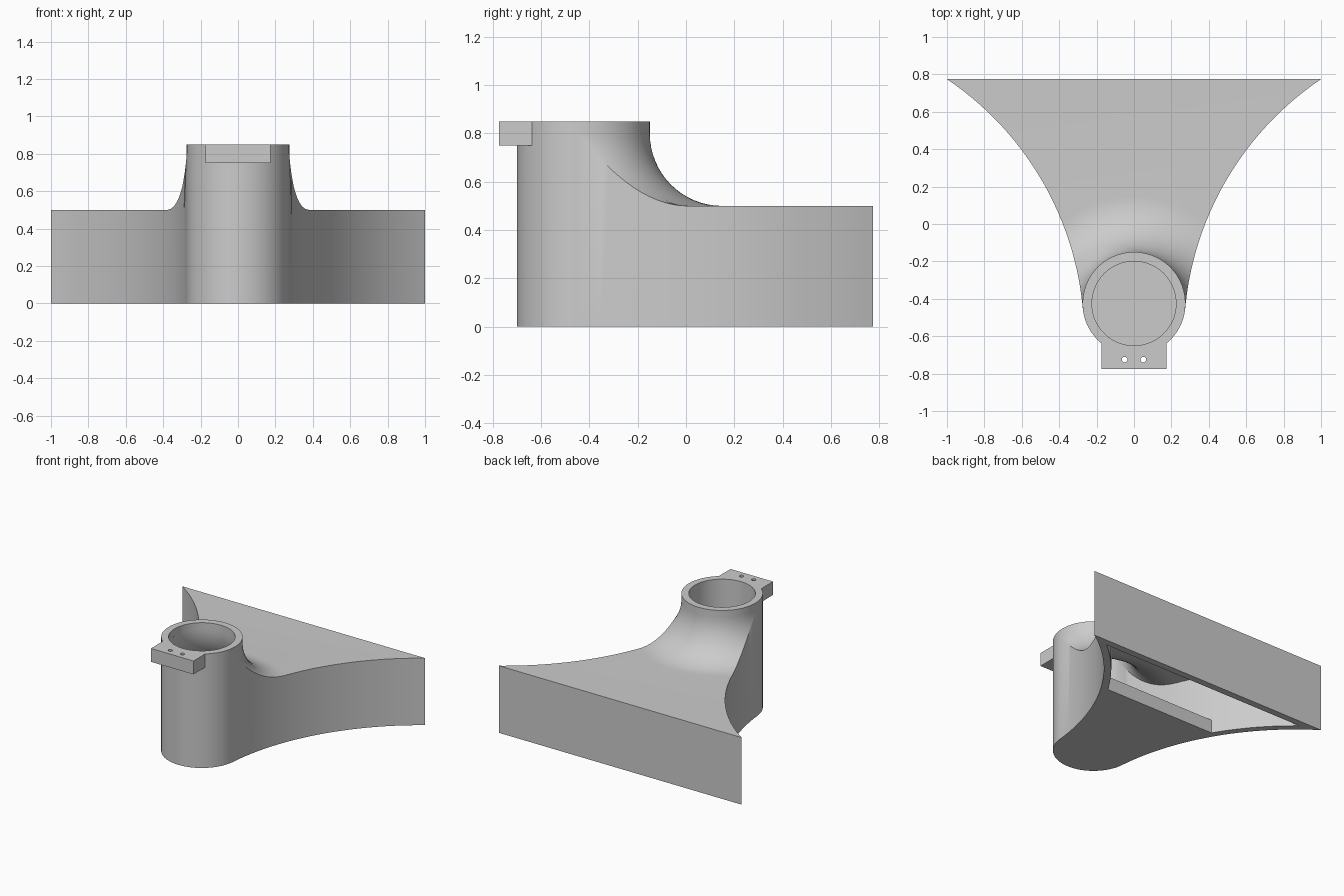
import bpy, bmesh, math
from mathutils import Vector

cube = bpy.data.objects.get("Cube")
if cube:
    bpy.data.objects.remove(cube, do_unlink=True)

# One grey material
grey = bpy.data.materials.new("plain_grey")
grey.use_nodes = True
grey.diffuse_color = (0.6, 0.6, 0.6, 1)
grey.node_tree.nodes["Principled BSDF"].inputs["Base Color"].default_value = (0.6, 0.6, 0.6, 1)

# Main dimensions
AXIS = Vector((0, -0.425))        # collar centre
FLARE = Vector((1.929, -0.604))   # centre of the side arc
RADIUS, BACK, DECK, TOP = 0.275, 0.775, 0.5, 0.85
NECK, REACH = 0.8, 0.575          # fillet start height, fillet end radius
WALL, FLOOR, FLOOR_END = 0.05, 0.1, 0.27
LENGTH = (FLARE - AXIS).length
TILT = math.atan2(AXIS.y - FLARE.y, FLARE.x)


def spread(a, b, n):
    return [a + (b - a) * i / n for i in range(n + 1)]


def flip(points):
    """Mirror a list of points over x = 0, in reverse order."""
    return [Vector((-p.x, *p[1:])) for p in reversed(points)]


def polar(angle, r):
    return AXIS + Vector((math.cos(angle), math.sin(angle))) * r


def face(bm, points):
    clean = [p for i, p in enumerate(points) if (p - points[i - 1]).length > 1e-5]
    if len(clean) > 2:
        bm.faces.new([bm.verts.new(p) for p in clean])


def strip(bm, a, b):
    for i in range(len(a) - 1):
        face(bm, [a[i], a[i + 1], b[i + 1], b[i]])


def at(points, z):
    return [Vector((p.x, p.y, z)) for p in points]


def skin(bm, inset, base):
    """Walls, fillet, neck and deck, moved inward by inset. Returns outline parts."""
    r, arc, bend = RADIUS - inset, LENGTH - RADIUS + inset, NECK - DECK + inset
    a_reach = TILT + math.acos((LENGTH**2 + arc**2 - REACH**2) / (2 * LENGTH * arc))
    a_floor = math.asin((FLOOR_END - FLARE.y) / arc)
    a_back = math.asin((BACK - inset - FLARE.y) / arc)

    def side(a, b, n):
        return [FLARE + Vector((-math.cos(t), math.sin(t))) * arc for t in spread(a, b, n)]

    near = side(TILT, a_reach, 14)
    mid = side(a_reach, a_floor, 8)
    far = side(a_floor, a_back, 18)
    front = [polar(t, r) for t in spread(-math.pi / 2, -TILT, 28)]

    # Fillet columns: along the side wall, then round the back of the collar
    def column(angle, end):
        sweep = math.acos(max(-1, min(1, (REACH - end) / bend)))
        return [Vector((*polar(angle, REACH - bend * math.cos(t)), NECK - bend * math.sin(t)))
                for t in spread(0, sweep, 16)]

    columns = []
    for p in near:
        d = p - AXIS
        columns.append(column(math.atan2(d.y, d.x), max(r, min(d.length, REACH))))
    d = near[-1] - AXIS
    start = math.atan2(d.y, d.x)
    behind = [column(t, REACH) for t in spread(start, math.pi - start, 32)]
    columns += behind[1:-1] + [[Vector((-p.x, p.y, p.z)) for p in c] for c in reversed(columns)]
    for a, b in zip(columns, columns[1:]):
        strip(bm, a, b)

    # Straight neck above the fillet
    ring = flip(front)[:-1] + front
    ring = ring[len(ring) // 2:] + [c[0].to_2d() for c in columns[1:-1]] + ring[:len(ring) // 2 + 1]
    strip(bm, at(ring, NECK), at(ring, TOP))

    # Flat deck behind the fillet
    edge = (mid + far[1:])
    rim = [c[-1] for c in behind]
    face(bm, at(edge, DECK - inset) + at(flip(edge), DECK - inset) + list(reversed(rim[1:-1])))

    # Upright walls
    tops = [c[-1] for c in columns[:len(near)]]
    for mirror in (lambda q: q, flip):
        strip(bm, mirror(at(front, base)), mirror(at(front, NECK)))
        strip(bm, mirror(at(near, base)), mirror(tops))
        strip(bm, mirror(at(mid, base)), mirror(at(mid, DECK - inset)))
        strip(bm, mirror(at(far, 0)), mirror(at(far, DECK - inset)))
    back = [far[-1], flip(far)[0]]
    strip(bm, at(back, 0), at(back, DECK - inset))
    return front + near[1:] + mid[1:], far, ring


def make_object(name, mesh):
    obj = bpy.data.objects.new(name, mesh)
    bpy.context.collection.objects.link(obj)
    mesh.materials.clear()
    mesh.materials.append(grey)
    return obj


# Hollow flared body with collar
bm = bmesh.new()
outer, outer_far, outer_ring = skin(bm, 0, 0)
inner, inner_far, inner_ring = skin(bm, WALL, FLOOR)

# Collar rim
strip(bm, at(outer_ring, TOP), at(inner_ring, TOP))

# Floor slab, with its open rear edge
face(bm, at(outer + [inner[-1]] + flip([inner[-1]]) + flip(outer)[:-1], 0))
face(bm, at(inner + flip(inner)[:-1], FLOOR))
ledge = [inner[-1], flip(inner)[0]]
strip(bm, at(ledge, 0), at(ledge, FLOOR))

# Bottom edges of the rear walls
rim_out, rim_in = outer_far + flip(outer_far), inner_far + flip(inner_far)
strip(bm, at(rim_out, 0), at(rim_in, 0))

bmesh.ops.remove_doubles(bm, verts=bm.verts, dist=0.00005)
bmesh.ops.recalc_face_normals(bm, faces=bm.faces)
mesh = bpy.data.meshes.new("flared_body")
bm.to_mesh(mesh)
bm.free()
body = make_object("flared_body", mesh)
bpy.ops.object.select_all(action='DESELECT')
body.select_set(True)
bpy.context.view_layer.objects.active = body
bpy.ops.object.shade_smooth_by_angle(angle=math.radians(30))

# Front tab: flat outline with two screw holes, extruded
curve = bpy.data.curves.new("front_tab_outline", 'CURVE')
curve.dimensions, curve.fill_mode, curve.extrude = '2D', 'BOTH', 0.05


def loop(points):
    spline = curve.splines.new('POLY')
    spline.points.add(len(points) - 1)
    for sp, p in zip(spline.points, points):
        sp.co = (p.x, p.y, 0, 1)
    spline.use_cyclic_u = True


half = math.acos(0.175 / 0.27)
loop([Vector((-0.175, -BACK)), Vector((0.175, -BACK))]
     + [polar(t, 0.27) for t in spread(-half, half - math.pi, 16)])
for x in (-0.05, 0.05):
    loop([Vector((x + 0.015 * math.cos(t), -0.725 + 0.015 * math.sin(t)))
          for t in spread(0, math.tau, 20)[:-1]])
helper = bpy.data.objects.new("tab_helper", curve)
bpy.context.collection.objects.link(helper)
graph = bpy.context.evaluated_depsgraph_get()
tab_mesh = bpy.data.meshes.new_from_object(helper.evaluated_get(graph))
bpy.data.objects.remove(helper, do_unlink=True)
tab = make_object("front_tab", tab_mesh)
tab.location.z = TOP - 0.05
for poly in tab_mesh.polygons:
    poly.use_smooth = False
